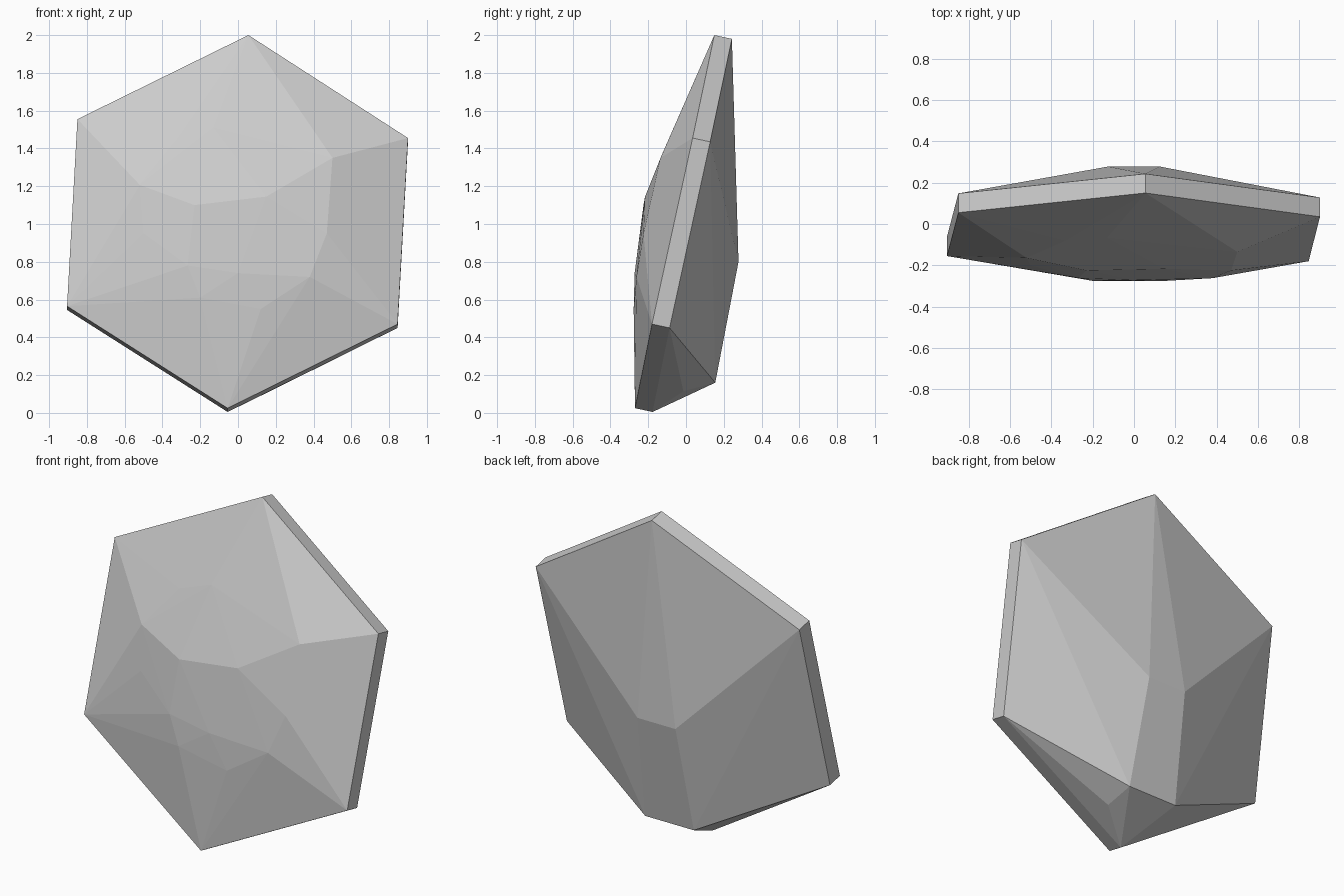
import bpy, bmesh
from mathutils import Vector

if "Cube" in bpy.data.objects:
    bpy.data.objects.remove(bpy.data.objects["Cube"])

grey = bpy.data.materials.new("light grey stone")
grey.diffuse_color = (0.6, 0.6, 0.6, 1)
grey.use_nodes = True
grey.node_tree.nodes["Principled BSDF"].inputs["Base Color"].default_value = grey.diffuse_color

# Tilted hexagonal girdle, front edge
rim = [Vector(p) for p in (
    (0.055, 0.15, 2.0), (0.90, 0.035, 1.455), (0.845, -0.18, 0.47),
    (-0.055, -0.27, 0.025), (-0.905, -0.155, 0.565), (-0.85, 0.055, 1.555))]
thickness = Vector((0, 0.093, -0.02))
back_rim = [p + thickness for p in rim]

# Shallow rounded crown on the front
crown = [(0.15, -0.217, 1.145), (0.5, -0.135, 1.35), (-0.23, -0.225, 1.1),
         (-0.52, -0.164, 1.207), (-0.13, -0.065, 1.51), (-0.33, -0.08, 1.44),
         (0.12, -0.075, 1.48), (0.47, -0.225, 0.95), (0.38, -0.262, 0.72),
         (0.12, -0.277, 0.55), (-0.2, -0.275, 0.61), (-0.267, -0.262, 0.78),
         (0.0, -0.272, 0.74), (-0.5, -0.2, 0.95), (-0.48, -0.215, 0.80)]

# Back keel: narrow facet widening downwards, plus one chipped corner
keel = [(s * x, y, z) for x, y, z in ((0.125, 0.278, 0.80), (0.16, 0.155, 0.16))
        for s in (1, -1)]
chip = [(0.17, -0.014, 0.115)]

# Faceted convex body
bm = bmesh.new()
for p in rim + back_rim + crown + keel + chip:
    bm.verts.new(p)
result = bmesh.ops.convex_hull(bm, input=bm.verts[:])
loose = [v for v in bm.verts if not v.link_faces]
bmesh.ops.delete(bm, geom=loose, context='VERTS')
bmesh.ops.recalc_face_normals(bm, faces=bm.faces[:])

mesh = bpy.data.meshes.new("faceted_slab")
bm.to_mesh(mesh)
bm.free()
mesh.materials.append(grey)
slab = bpy.data.objects.new("faceted_slab", mesh)
bpy.context.collection.objects.link(slab)
